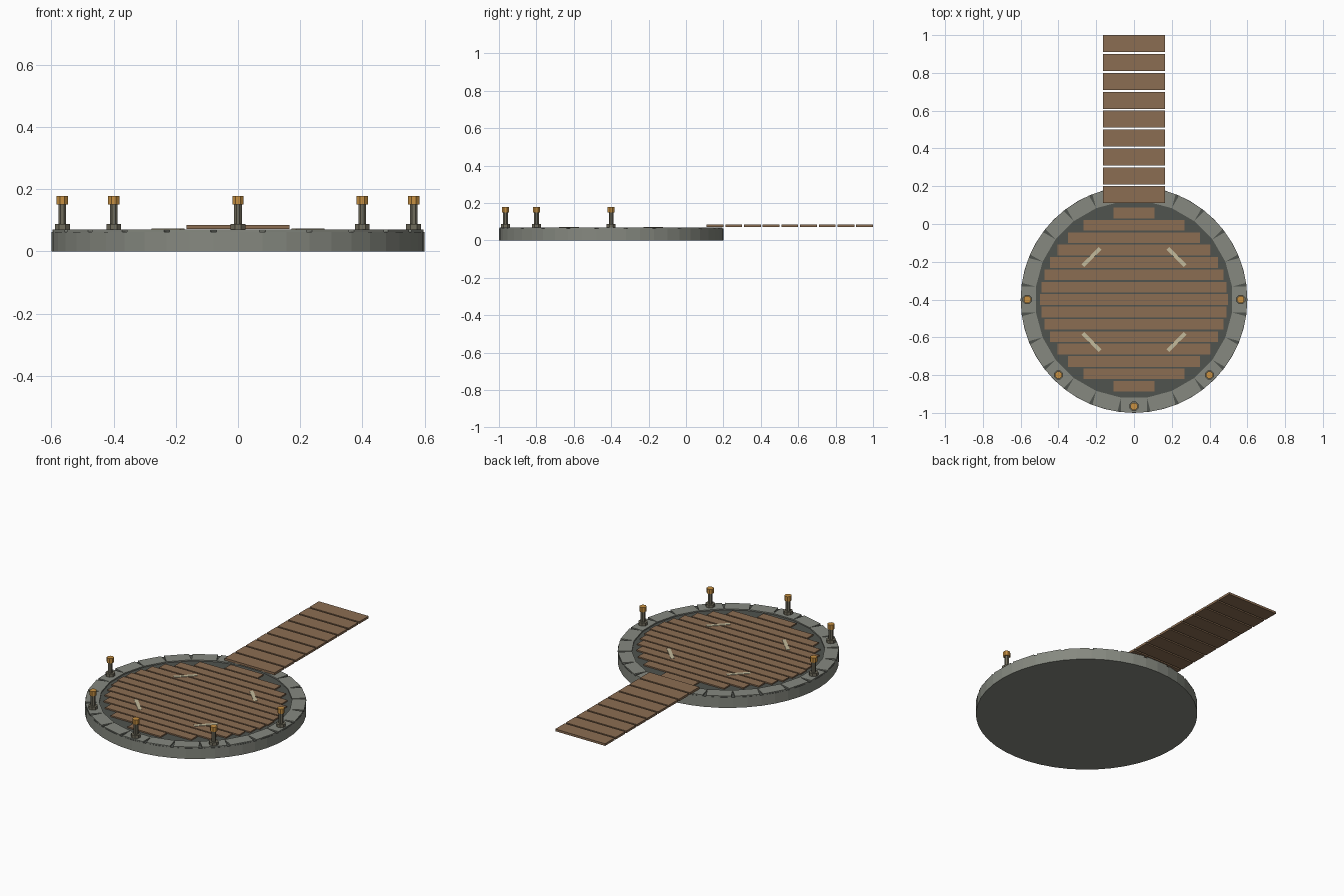
import bpy, bmesh, math
from mathutils import Matrix, Vector

if "Cube" in bpy.data.objects:
    bpy.data.objects.remove(bpy.data.objects["Cube"])

CY = -0.4  # centre of the round platform in y


def material(name, rgb):
    m = bpy.data.materials.new(name)
    lin = [((c / 255 + 0.055) / 1.055) ** 2.4 for c in rgb]
    m.diffuse_color = (*lin, 1)
    m.use_nodes = True
    m.node_tree.nodes["Principled BSDF"].inputs["Base Color"].default_value = m.diffuse_color
    return m


STONE = material("stone grey", (134, 137, 128))
DARK = material("dark mortar", (80, 83, 78))
WOOD = material("wood brown", (139, 109, 82))
IRON = material("iron olive", (112, 108, 92))
AMBER = material("amber cap", (200, 145, 66))
PALE = material("pale mark", (196, 187, 156))


def finish(name, bm, mats):
    me = bpy.data.meshes.new(name)
    bm.normal_update()
    bm.to_mesh(me)
    bm.free()
    for m in mats:
        me.materials.append(m)
    ob = bpy.data.objects.new(name, me)
    bpy.context.collection.objects.link(ob)
    return ob


def add_box(bm, centre, size, angle=0.0, pivot=(0, 0, 0)):
    """Box placed at centre, then turned about z around pivot."""
    mat = (Matrix.Translation(pivot) @ Matrix.Rotation(angle, 4, 'Z')
           @ Matrix.Translation(centre) @ Matrix.Diagonal((*size, 1)))
    bmesh.ops.create_cube(bm, size=1, matrix=mat)


def add_cylinder(bm, x, y, z0, z1, r, sides, index=0):
    turn = Matrix.Rotation(math.pi / sides, 4, 'Z') if sides < 20 else Matrix()
    mat = Matrix.Translation((x, y, (z0 + z1) / 2)) @ turn
    res = bmesh.ops.create_cone(bm, cap_ends=True, segments=sides, radius1=r,
                                radius2=r, depth=z1 - z0, matrix=mat)
    for f in {f for v in res["verts"] for f in v.link_faces}:
        f.material_index = index


# Round base, dark on its upper face
bm = bmesh.new()
add_cylinder(bm, 0, CY, 0, 0.063, 0.6, 48)
bm.normal_update()
for f in bm.faces:
    f.material_index = 1 if f.normal.z > 0.9 else 0
finish("round_base", bm, [STONE, DARK])

# Rim blocks with wedge-shaped joints
bm = bmesh.new()
for i in range(24):
    add_box(bm, (0.5575, 0, 0.066), (0.077, 0.137, 0.008),
            i * math.tau / 24, (0, CY, 0))
finish("rim_stones", bm, [STONE])

# Deck planks, trimmed to a circle
bm = bmesh.new()
pitch, width, radius = 0.0655, 0.057, 0.499
for i in range(-7, 8):
    edge = abs(i) * pitch + width / 2
    half = math.sqrt(radius ** 2 - edge ** 2)
    add_box(bm, (0, CY + i * pitch, 0.066), (2 * half, width, 0.009))
finish("deck_planks", bm, [WOOD])

# Four pale marks on the deck
bm = bmesh.new()
for i in range(4):
    add_box(bm, (0.318, 0, 0.0715), (0.02, 0.13, 0.003),
            math.pi / 4 + i * math.pi / 2, (0, CY, 0))
finish("deck_marks", bm, [PALE])

# Bridge planks
bm = bmesh.new()
for i in range(9):
    add_box(bm, (0, 0.155 + i * 0.1, 0.0785), (0.33, 0.09, 0.013))
finish("bridge_planks", bm, [WOOD])

# Lamp posts around the front half of the rim
for i, deg in enumerate((180, 225, 270, 315, 0)):
    a = math.radians(deg)
    x, y = 0.565 * math.cos(a), CY + 0.565 * math.sin(a)
    bm = bmesh.new()
    add_cylinder(bm, x, y, 0.068, 0.088, 0.026, 8)
    add_cylinder(bm, x, y, 0.088, 0.15, 0.0135, 8)
    add_cylinder(bm, x, y, 0.15, 0.178, 0.02, 8, 1)
    finish(f"lamp_post_{i + 1}", bm, [IRON, AMBER])
